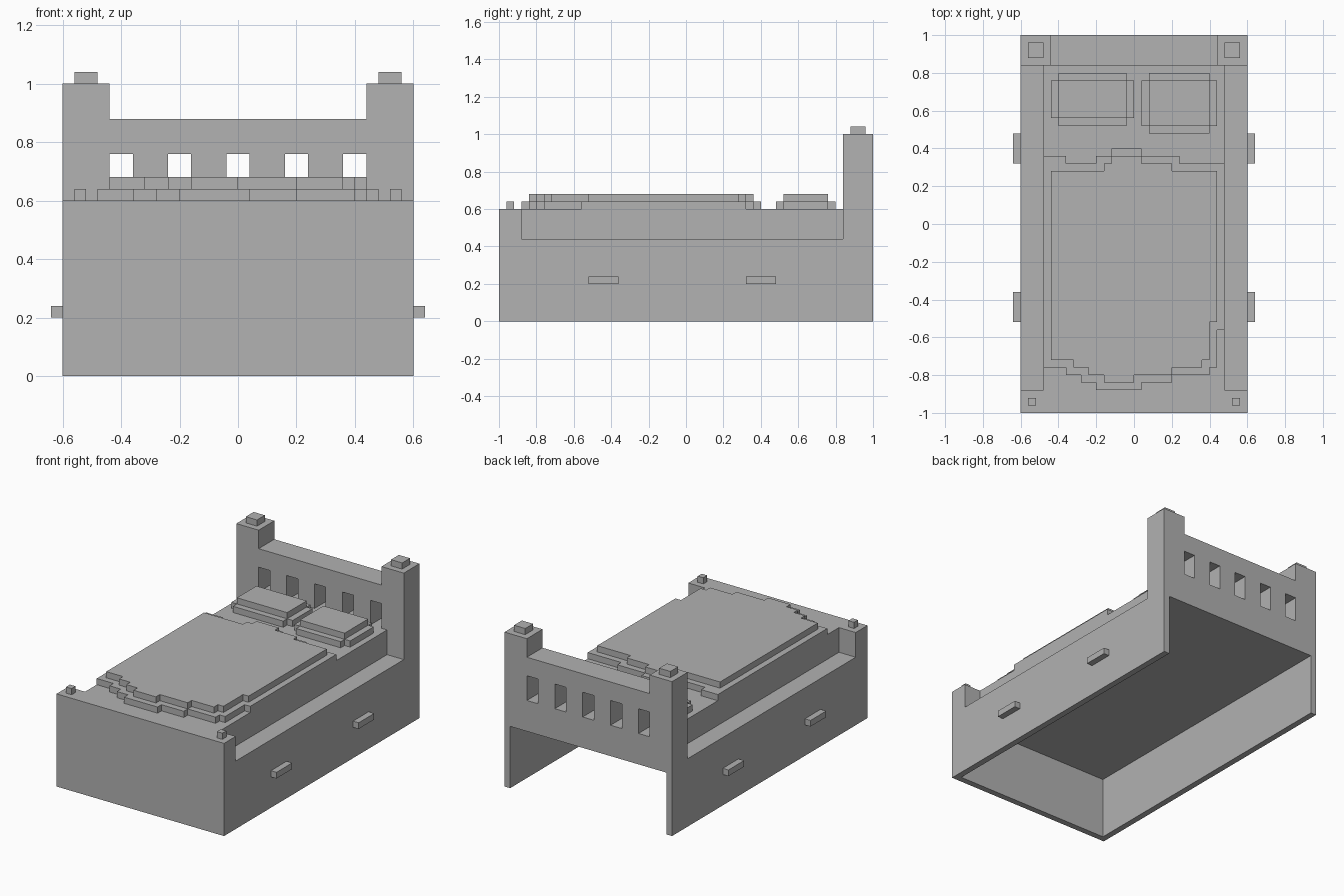
import bpy
import bmesh
from mathutils import Vector

cube = bpy.data.objects.get("Cube")
if cube:
    bpy.data.objects.remove(cube, do_unlink=True)

GREY = (0.445, 0.445, 0.445, 1)
grey = bpy.data.materials.new("plain_grey")
grey.use_nodes = True
grey.diffuse_color = GREY
grey.node_tree.nodes["Principled BSDF"].inputs["Base Color"].default_value = GREY


def finish(name, bm):
    bmesh.ops.recalc_face_normals(bm, faces=bm.faces)
    mesh = bpy.data.meshes.new(name)
    bm.to_mesh(mesh)
    bm.free()
    mesh.materials.append(grey)
    obj = bpy.data.objects.new(name, mesh)
    bpy.context.collection.objects.link(obj)
    return obj


def add_box(bm, x, y, z):
    verts = bmesh.ops.create_cube(bm, size=1)["verts"]
    for v in verts:
        v.co = Vector([(a + b) / 2 + c * (b - a) for c, (a, b) in zip(v.co, (x, y, z))])


def boxes(name, items):
    bm = bmesh.new()
    for item in items:
        add_box(bm, *item)
    return finish(name, bm)


def prism(name, points, offset):
    bm = bmesh.new()
    face = bm.faces.new([bm.verts.new(p) for p in points])
    new = bmesh.ops.extrude_face_region(bm, geom=[face])["geom"]
    bmesh.ops.translate(bm, vec=offset, verts=[g for g in new if isinstance(g, bmesh.types.BMVert)])
    return finish(name, bm)


def stepped(name, start, moves, z):
    """Layer outline walked in alternating x and y positions."""
    x, y = start
    points = [(x, y, z)]
    for i, value in enumerate(moves):
        x, y = (value, y) if i % 2 == 0 else (x, value)
        points.append((x, y, z))
    return prism(name, points, (0, 0, 0.04))


# Bed frame: side profile with footboard, low rails and tall headboard
side = [(-1, 0), (1, 0), (1, 1), (0.84, 1), (0.84, 0.44), (-0.88, 0.44), (-0.88, 0.6), (-1, 0.6)]
frame = prism("bed_frame", [(-0.6, y, z) for y, z in side], (1.2, 0, 0))

# Openings: hollow underside, headboard dip and five windows
openings = [((-0.56, 0.56), (-0.96, 1.1), (-0.1, 0.4)),
            ((-0.44, 0.44), (0.7, 1.1), (0.88, 1.1))]
for x in (-0.4, -0.2, 0, 0.2, 0.4):
    openings.append(((x - 0.04, x + 0.04), (0.7, 1.1), (0.6, 0.76)))
cutter = boxes("frame_openings", openings)
cutter.hide_render = True
mod = frame.modifiers.new("openings", "BOOLEAN")
mod.operation = "DIFFERENCE"
mod.solver = "EXACT"
mod.object = cutter
bpy.context.view_layer.objects.active = frame
bpy.ops.object.modifier_apply(modifier=mod.name)
bpy.data.objects.remove(cutter, do_unlink=True)

# Mattress
boxes("mattress", [((-0.48, 0.48), (-0.88, 0.84), (0.44, 0.6))])

# Post knobs and drawer handles on both sides
for label, s in (("left", 1), ("right", -1)):
    def span(a, b):
        return tuple(sorted((s * a, s * b)))
    boxes(label + "_headboard_knob", [(span(0.48, 0.56), (0.88, 0.96), (1, 1.04))])
    boxes(label + "_footboard_knob", [(span(0.52, 0.56), (-0.96, -0.92), (0.6, 0.64))])
    for place, y in (("front", -0.52), ("back", 0.32)):
        boxes(f"{label}_{place}_handle", [(span(0.6, 0.64), (y, y + 0.16), (0.2, 0.24))])

# Blanket in two ragged layers
stepped("blanket_lower", (-0.48, 0.36),
        [-0.36, 0.32, -0.2, 0.36, -0.12, 0.4, 0.04, 0.36, 0.24, 0.32, 0.48, -0.56, 0.44, -0.76,
         0.4, -0.8, 0.2, -0.84, 0.04, -0.88, -0.2, -0.84, -0.28, -0.8, -0.36, -0.76, -0.48], 0.6)
stepped("blanket_upper", (-0.44, 0.28),
        [-0.16, 0.32, -0.12, 0.36, 0.04, 0.32, 0.2, 0.28, 0.44, -0.52, 0.4, -0.72, 0.36, -0.76,
         0.2, -0.8, 0, -0.84, -0.16, -0.8, -0.24, -0.76, -0.32, -0.72, -0.44], 0.64)

# Pillows: notched lower layer with a smaller slab on top
for label, x0, x1, y0, y1 in (("right", -0.4, -0.04, 0.56, 0.76), ("left", 0.08, 0.4, 0.52, 0.76)):
    e = 0.04
    stepped(label + "_pillow_lower", (x0, y1 + e),
            [x1, y1, x1 + e, y0, x1, y0 - e, x0, y0, x0 - e, y1, x0], 0.6)
    boxes(label + "_pillow_upper", [((x0, x1), (y0, y1), (0.64, 0.68))])
